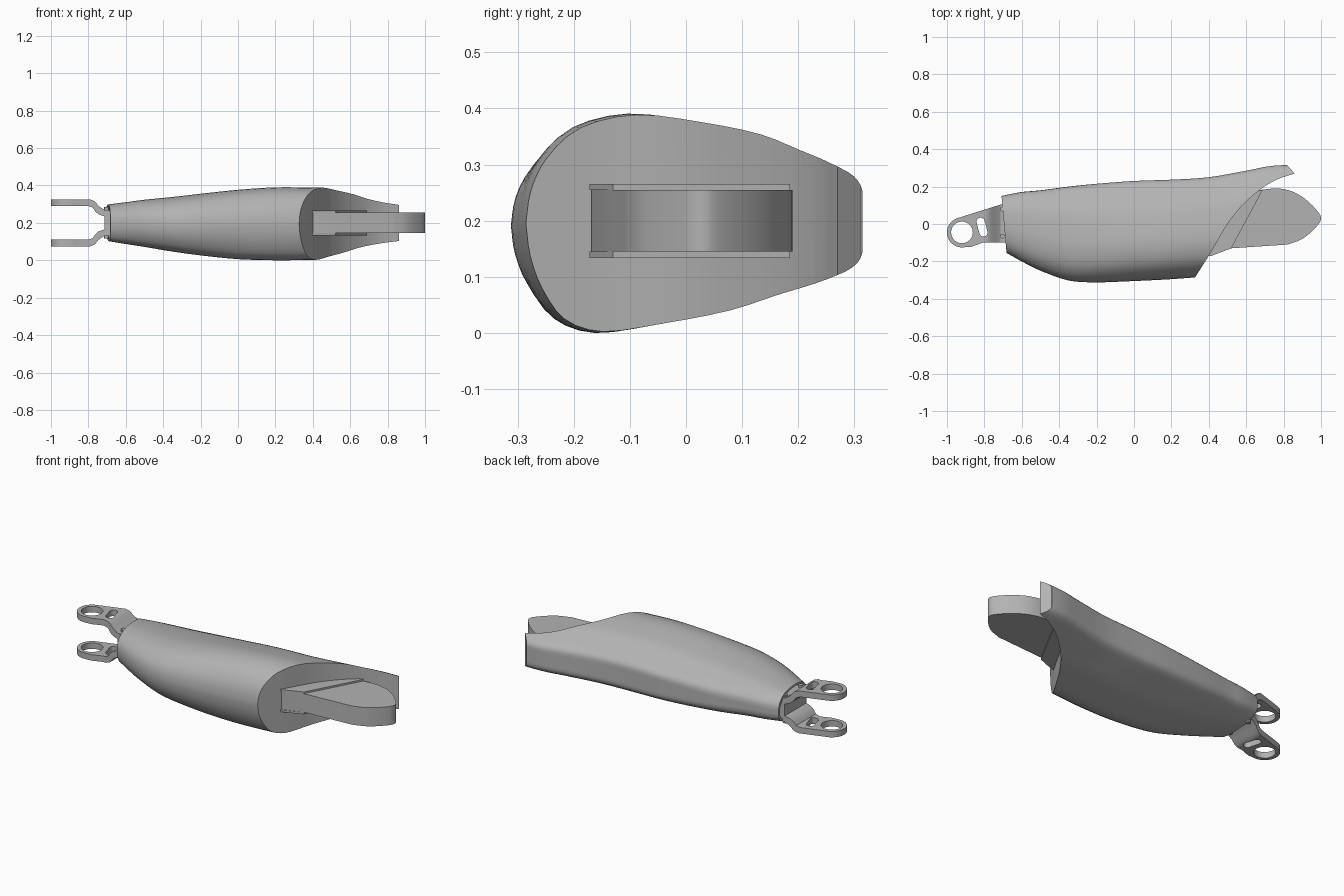
import bpy, bmesh, math
from mathutils import Vector

if "Cube" in bpy.data.objects:
    bpy.data.objects.remove(bpy.data.objects["Cube"])

grey = bpy.data.materials.new("plain grey")
grey.use_nodes = True
grey.diffuse_color = (0.45, 0.45, 0.45, 1)
grey.node_tree.nodes["Principled BSDF"].inputs["Base Color"].default_value = grey.diffuse_color


def finish(bm, name):
    bmesh.ops.recalc_face_normals(bm, faces=bm.faces)
    mesh = bpy.data.meshes.new(name)
    bm.to_mesh(mesh)
    bm.free()
    mesh.materials.append(grey)
    obj = bpy.data.objects.new(name, mesh)
    bpy.context.collection.objects.link(obj)
    return obj


def spline(points, steps):
    """Smooth open curve through tuples of any size."""
    pts = [Vector(p) for p in points]
    pts = [2 * pts[0] - pts[1]] + pts + [2 * pts[-1] - pts[-2]]
    out = []
    for a, b, c, d in zip(pts, pts[1:], pts[2:], pts[3:]):
        for i in range(steps):
            t = i / steps
            out.append(b + (c - a) * t / 2 + (2 * a - 5 * b + 4 * c - d) * t * t / 2
                       + (3 * b - a - 3 * c + d) * t ** 3 / 2)
    return out + [pts[-2]]


def prism(name, outline, low, high, axis="z"):
    """Extrude an outline along z, or an x-z outline along y."""
    bm = bmesh.new()
    put = (lambda p, h: (p[0], p[1], h)) if axis == "z" else (lambda p, h: (p[0], h, p[1]))
    face = bm.faces.new([bm.verts.new(put(p, low)) for p in outline])
    ext = bmesh.ops.extrude_face_region(bm, geom=[face])
    move = Vector((0, 0, high - low)) if axis == "z" else Vector((0, high - low, 0))
    bmesh.ops.translate(bm, vec=move, verts=[v for v in ext["geom"] if isinstance(v, bmesh.types.BMVert)])
    return finish(bm, name)


def boolean(obj, cutter, operation="DIFFERENCE"):
    mod = obj.modifiers.new("cut", "BOOLEAN")
    mod.object, mod.operation, mod.solver = cutter, operation, "EXACT"
    bpy.context.view_layer.objects.active = obj
    bpy.ops.object.modifier_apply(modifier=mod.name)
    bpy.data.objects.remove(cutter)


def smooth(obj, angle=30):
    bpy.ops.object.select_all(action="DESELECT")
    obj.select_set(True)
    bpy.context.view_layer.objects.active = obj
    bpy.ops.object.shade_smooth_by_angle(angle=math.radians(angle))


def arc(cx, cy, r, start, end, n=24):
    angles = [math.radians(start + (end - start) * i / n) for i in range(n + 1)]
    return [(cx + r * math.cos(a), cy + r * math.sin(a)) for a in angles]


# Body: egg-shaped sections lofted along x (x, y min, y max, z min, z max)
stations = [(-.695, -.155, .15, .10, .30), (-.6, -.205, .17, .085, .312), (-.5, -.25, .18, .07, .325),
            (-.35, -.302, .2, .045, .34), (-.2, -.312, .215, .025, .357), (0, -.305, .23, .006, .377),
            (.2, -.295, .237, 0, .39), (.4, -.28, .25, .002, .389), (.6, -.27, .285, .006, .388),
            (.75, -.265, .312, .008, .387), (.95, -.265, .316, .01, .386)]
egg = [(0, 0), (.015, .3), (.06, .6), (.15, .88), (.3, 1), (.5, .93), (.68, .82),
       (.8, .67), (.9, .54), (.97, .43), (1, .28), (1, 0)]
half = [(min(max(v, 0), 1), w) for v, w in spline(egg, 3)]
loop = [(v, w, 1) for v, w in half] + [(v, w, -1) for v, w in half[-2:0:-1]]

bm = bmesh.new()
rings = []
for x, y0, y1, z0, z1 in spline(stations, 4):
    blend = 0.6 * min(max(-x / 0.7, 0), 1)
    ring = []
    for v, w, side in loop:
        round_w = (1 - abs(2 * v - 1) ** 2.5) ** 0.4
        w = side * (w * (1 - blend) + round_w * blend)
        y = y0 + v * (y1 - y0) + 0.035 * w * max(0, math.sin(math.pi * v))
        slant = -0.09 * y * min(max((-x - 0.5) / 0.2, 0), 1)
        ring.append(bm.verts.new((x + slant, y, (z0 + z1) / 2 + w * (z1 - z0) / 2)))
    rings.append(ring)
for a, b in zip(rings, rings[1:]):
    for i in range(len(loop)):
        j = (i + 1) % len(loop)
        bm.faces.new((a[i], a[j], b[j], b[i]))
bm.faces.new(rings[-1])
# Recessed narrow end
centre = sum((v.co for v in rings[0]), Vector()) / len(loop)
rims = [rings[0]]
for depth in (0, 0.035):
    rims.append([bm.verts.new(centre + (v.co - centre) * 0.88 + Vector((depth, 0, 0))) for v in rings[0]])
for a, b in zip(rims, rims[1:]):
    for i in range(len(loop)):
        j = (i + 1) % len(loop)
        bm.faces.new((a[i], a[j], b[j], b[i]))
bm.faces.new(rims[-1])
body = finish(bm, "body_shell")

# Sweeping cut across the wide end
sweep = [tuple(p) for p in spline([(.33, -.28), (.40, -.17), (.43, -.12), (.50, 0), (.58, .10),
                                   (.68, .188), (.77, .24), (.86, .27)], 4)]
boolean(body, prism("cutter", [(.31, -.4), (.31, -.313)] + sweep
                    + [(.82, .312), (.81, .4), (1.2, .4), (1.2, -.4)], -.2, .6))
smooth(body)

# Paddle leaving the cut face
tip = [tuple(p) for p in spline([(.82, -.11), (.9, -.08), (.965, -.025), (1, .025), (.98, .07),
                                 (.92, .13), (.85, .172), (.77, .19), (.68, .183)], 4)]
smooth(prism("paddle", [(.36, -.165), (.41, -.168), (.52, -.13)] + tip + [(.45, .12)], .145, .255))
# Thin collar plates above and below the paddle root
for name, low, high in (("upper_collar", .255, .265), ("lower_collar", .133, .145)):
    prism(name, [(.36, -.172), (.41, -.172), (.52, -.13), (.69, .185), (.5, .12)], low, high)

# Fork: side profile, mirrored about its middle height, trimmed to the plan outline
mid = 0.2
upper = [(-.64, .07), (-.715, .07), (-.745, .09), (-.765, .115), (-.79, .125), (-1.02, .125),
         (-1.02, .09), (-.8, .09), (-.777, .082), (-.762, .06), (-.745, .045), (-.715, .035)]
profile = [(x, mid + h) for x, h in upper] + [(x, mid - h) for x, h in reversed(upper)]
fork = prism("fork", profile, -.2, .2, "y")
plan = arc(-.92, -.045, .08, 108, 275) + [(-.87, -.122), (-.81, -.1), (-.6, -.1), (-.6, .105), (-.71, .105)]
boolean(fork, prism("cutter", plan, 0, .5), "INTERSECT")
# Pin holes and slanted slots through both arms
boolean(fork, prism("cutter", arc(-.92, -.045, .058, 0, 345, 23), 0, .5))
slot = arc(-.82, .012, .022, 10, 190, 10) + arc(-.805, -.045, .022, 190, 370, 10)
boolean(fork, prism("cutter", slot, 0, .5))
smooth(fork)

# Small screw heads where the fork meets the body
for side, y in (("left", .08), ("right", -.065)):
    for level, z in (("upper", .272), ("lower", .122)):
        smooth(prism(f"{level}_{side}_screw", arc(-.703, y, .013, 0, 330, 11), z - .006, z + .012))
